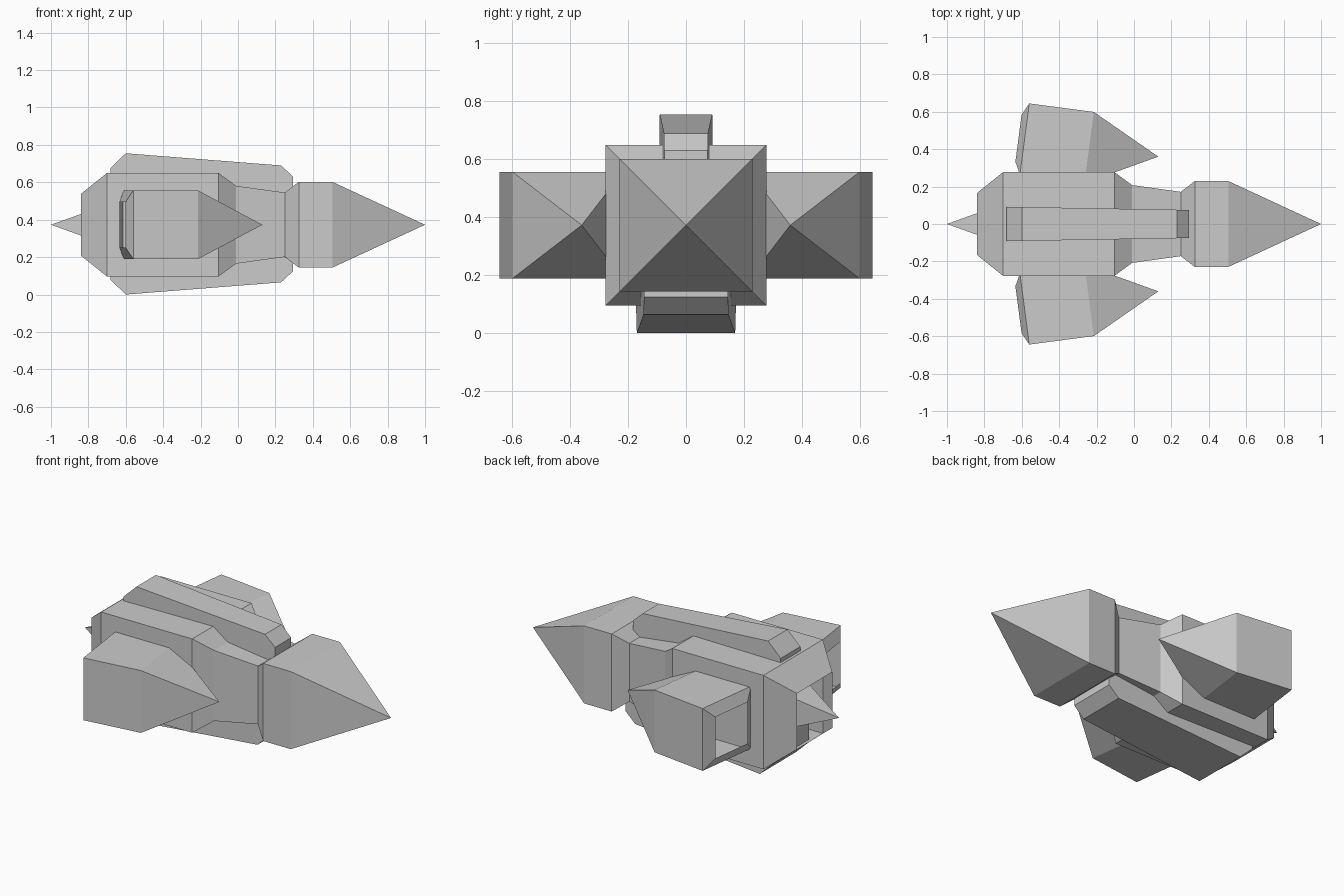
import bpy, bmesh, math
from mathutils import Matrix

if "Cube" in bpy.data.objects:
    bpy.data.objects.remove(bpy.data.objects["Cube"])

MID = 0.373  # height of the main axis


def make_object(name, bm, matrix=None):
    bmesh.ops.remove_doubles(bm, verts=bm.verts, dist=1e-5)
    bmesh.ops.recalc_face_normals(bm, faces=bm.faces)
    me = bpy.data.meshes.new(name)
    bm.to_mesh(me)
    bm.free()
    ob = bpy.data.objects.new(name, me)
    bpy.context.collection.objects.link(ob)
    if matrix:
        ob.matrix_world = matrix
    return ob


def loft(name, rings, matrix=None, cap=False):
    """Rectangular rings (x, half_y, half_z) joined along x; zero size makes a point."""
    bm = bmesh.new()
    loops = []
    for x, hy, hz in rings:
        if hy == 0:
            loops.append([bm.verts.new((x, 0, 0))] * 4)
        else:
            loops.append([bm.verts.new((x, sy * hy, sz * hz))
                          for sy, sz in ((-1, -1), (1, -1), (1, 1), (-1, 1))])
    for a, b in zip(loops, loops[1:]):
        for i in range(4):
            j = (i + 1) % 4
            quad = list(dict.fromkeys((a[i], a[j], b[j], b[i])))
            bm.faces.new(quad)
    if cap:
        bm.faces.new(loops[0])
    return make_object(name, bm, matrix)


def ridge(name, profile, w_back, w_front):
    """Side profile in xz, extruded across y with a width tapering to the front."""
    x0, x1 = profile[0][0], profile[-1][0]
    bm = bmesh.new()
    sides = []
    for s in (-1, 1):
        sides.append([bm.verts.new((x, s * (w_back + (w_front - w_back) * (x - x0) / (x1 - x0)), z))
                      for x, z in profile])
        bm.faces.new(sides[-1])
    n = len(profile)
    for i in range(n):
        j = (i + 1) % n
        bm.faces.new((sides[0][i], sides[0][j], sides[1][j], sides[1][i]))
    return make_object(name, bm)


# Main hull: square section, open at the tail
axis = Matrix.Translation((0, 0, MID))
hull = [(-0.84, 0.165), (-0.70, 0.277), (-0.105, 0.277), (-0.01, 0.208),
        (0.25, 0.172), (0.325, 0.229), (0.505, 0.229), (1.0, 0)]
loft("hull", [(x, h, h) for x, h in hull], axis)

# Exhaust spike inside the tail
loft("exhaust_spike", [(-0.66, 0.122, 0.122), (-1.0, 0, 0)], axis, cap=True)

# Side engine pods: open at the back, turned slightly inwards
pod = [(-0.754, 0.127, 0.122), (-0.721, 0.192, 0.184), (-0.373, 0.192, 0.184), (0, 0, 0)]
for side, label in ((1, "left"), (-1, "right")):
    m = Matrix.Translation((0.13, side * 0.36, MID)) @ Matrix.Rotation(-side * math.radians(7.5), 4, 'Z')
    loft("engine_pod_" + label, pod, m)

# Dorsal ridge and wider belly keel share one mirrored profile
top = [(-0.683, 0.50), (-0.683, 0.675), (-0.60, 0.755), (0.23, 0.69), (0.295, 0.63), (0.295, 0.50)]
ridge("dorsal_ridge", top, 0.092, 0.075)
ridge("belly_keel", [(x, 2 * MID - z + 0.009) for x, z in top], 0.172, 0.145)
